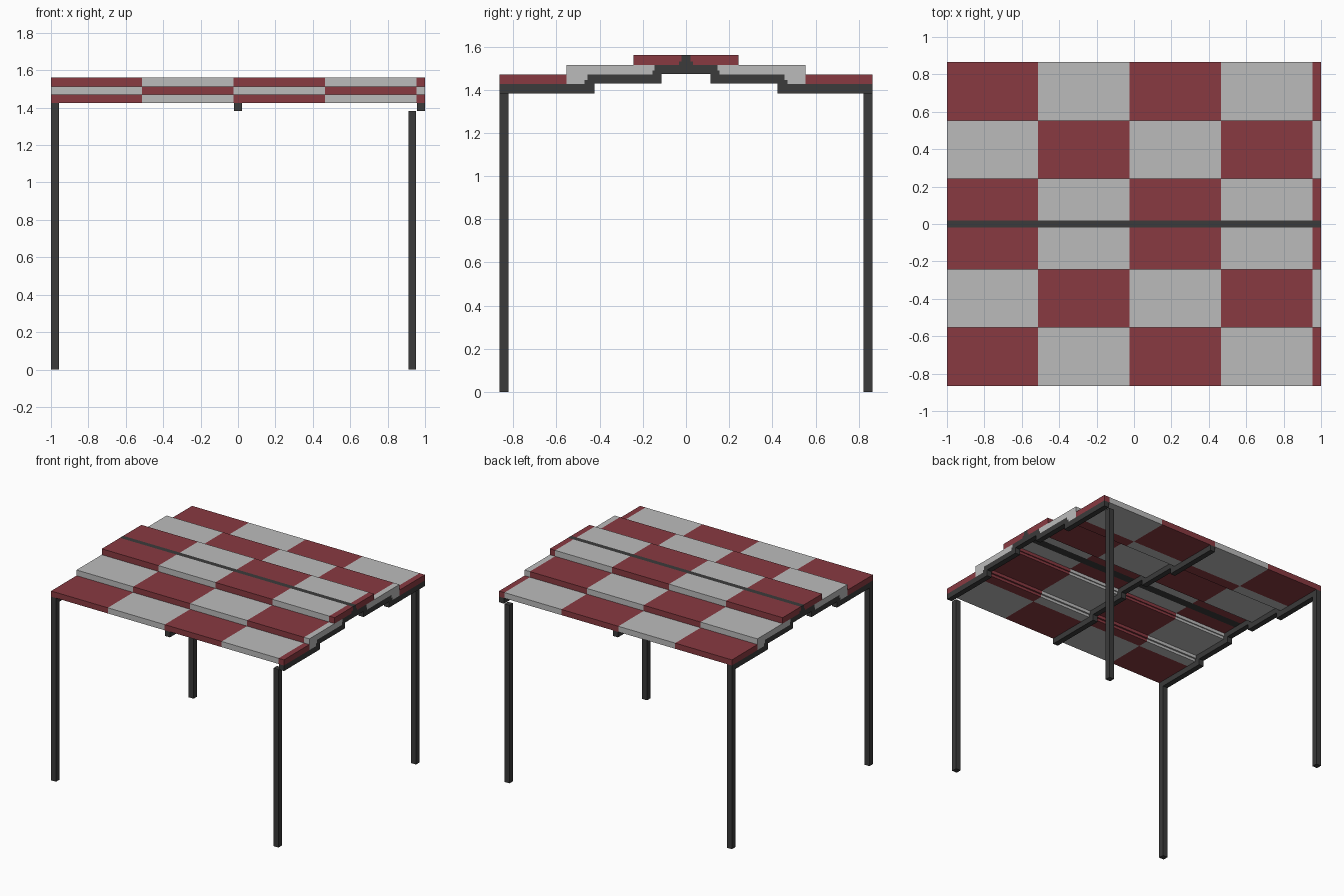
import bpy
import bmesh

cube = bpy.data.objects.get("Cube")
if cube:
    bpy.data.objects.remove(cube, do_unlink=True)


def material(name, rgb):
    m = bpy.data.materials.new(name)
    m.use_nodes = True
    m.diffuse_color = (*rgb, 1)
    m.node_tree.nodes["Principled BSDF"].inputs["Base Color"].default_value = (*rgb, 1)
    return m


RED = material("dark red", (0.25, 0.042, 0.053))
GREY = material("light grey", (0.5, 0.5, 0.5))
DARK = material("charcoal", (0.043, 0.043, 0.043))


def extrude_profile(bm, profile, x0, x1, index=0):
    """Sweep a (y, z) outline from x0 to x1."""
    a = [bm.verts.new((x0, y, z)) for y, z in profile]
    b = [bm.verts.new((x1, y, z)) for y, z in profile]
    n = len(profile)
    faces = [bm.faces.new(a), bm.faces.new(b)]
    for i in range(n):
        j = (i + 1) % n
        faces.append(bm.faces.new((a[i], a[j], b[j], b[i])))
    for f in faces:
        f.material_index = index


def finish(bm, name, mats):
    bmesh.ops.recalc_face_normals(bm, faces=bm.faces[:])
    mesh = bpy.data.meshes.new(name)
    bm.to_mesh(mesh)
    bm.free()
    for m in mats:
        mesh.materials.append(m)
    ob = bpy.data.objects.new(name, mesh)
    bpy.context.collection.objects.link(ob)


def beam(name, profile, x0, x1):
    bm = bmesh.new()
    extrude_profile(bm, profile, x0, x1)
    finish(bm, name, [DARK])


def mirrored(half):
    return half + [(-y, z) for y, z in reversed(half)]


# Height levels of the stepped roof
Z0, Z1, Z2, Z3, Z4 = 1.383, 1.426, 1.47, 1.514, 1.56
HALF = 0.865

# Chequered roof rows: outline of one side, and which colour comes first
rows = {
    "eave_tiles": ([(HALF, Z0 + 0.043), (HALF, Z2), (0.553, Z2), (0.553, Z1)], 0),
    "middle_tiles": ([(0.553, Z1), (0.553, Z3), (0.147, Z3), (0.147, 1.49),
                      (0.155, 1.49), (0.155, Z2), (0.457, Z2), (0.457, 1.446),
                      (0.47, 1.446), (0.47, Z1)], 1),
    "top_tiles": ([(0.243, Z3), (0.243, Z4), (0.02, Z4), (0.02, 1.53),
                   (0.033, 1.53), (0.033, Z3)], 0),
}
columns = [-1, -0.513, -0.024, 0.465, 0.954, 1]
for name, (outline, first) in rows.items():
    for side, label in ((-1, "front"), (1, "back")):
        bm = bmesh.new()
        for i in range(len(columns) - 1):
            extrude_profile(bm, [(side * y, z) for y, z in outline],
                            columns[i], columns[i + 1], (i + first) % 2)
        finish(bm, f"{label}_{name}", [RED, GREY])

# Ridge beam along the top
beam("ridge_beam", mirrored([(0.033, Z3), (0.033, 1.53), (0.02, 1.53), (0.02, Z4)]), -1, 1)

# Stepped rafters under the roof
rafter = mirrored([(0.147, Z3), (0.147, 1.49), (0.155, 1.49), (0.155, Z2),
                   (0.457, Z2), (0.457, 1.446), (0.47, 1.446), (0.47, Z1),
                   (HALF, Z1), (HALF, Z0), (0.425, Z0), (0.425, Z1 + 0.003),
                   (0.113, Z1 + 0.003), (0.113, Z2 + 0.003)])
for name, x in (("right", -1), ("middle", -0.021), ("left", 0.958)):
    beam(f"{name}_rafter", rafter, x, x + 0.042)

# Corner posts
for side, x in (("right", -1), ("left", 0.911)):
    for end, y in (("front", -HALF), ("back", HALF - 0.042)):
        beam(f"{end}_{side}_post",
             [(y, 0), (y + 0.042, 0), (y + 0.042, Z0), (y, Z0)], x, x + 0.042)
